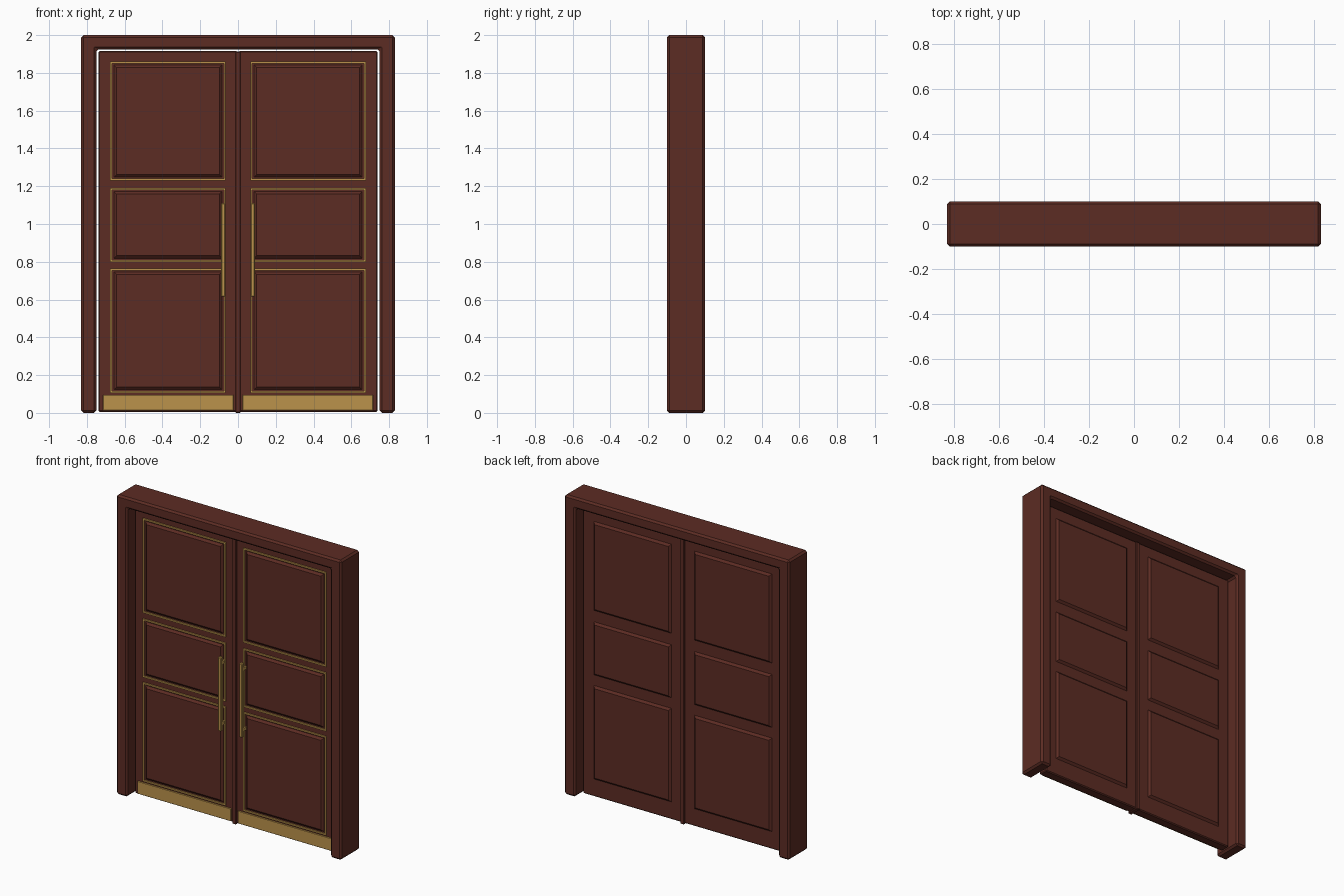
import bpy
import bmesh

cube = bpy.data.objects.get("Cube")
if cube:
    bpy.data.objects.remove(cube, do_unlink=True)


def material(name, color):
    m = bpy.data.materials.new(name)
    m.use_nodes = True
    m.diffuse_color = color
    m.node_tree.nodes["Principled BSDF"].inputs["Base Color"].default_value = color
    return m


WOOD = material("dark red wood", (0.107, 0.025, 0.017, 1))
BRASS = material("brass", (0.50, 0.29, 0.07, 1))


def finish(name, bm, mat, bevel=0):
    bmesh.ops.recalc_face_normals(bm, faces=bm.faces)
    mesh = bpy.data.meshes.new(name)
    bm.to_mesh(mesh)
    bm.free()
    mesh.materials.append(mat)
    ob = bpy.data.objects.new(name, mesh)
    bpy.context.collection.objects.link(ob)
    if bevel:
        mod = ob.modifiers.new("Bevel", "BEVEL")
        mod.width = bevel
        mod.segments = 1
        mod.limit_method = "ANGLE"
    return ob


def prism(name, outline, y0, y1, mat, bevel=0):
    """Extrude an outline in the x-z plane from y0 to y1."""
    bm = bmesh.new()
    face = bm.faces.new([bm.verts.new((x, y0, z)) for x, z in outline])
    out = bmesh.ops.extrude_face_region(bm, geom=[face])
    verts = [v for v in out["geom"] if isinstance(v, bmesh.types.BMVert)]
    bmesh.ops.translate(bm, verts=verts, vec=(0, y1 - y0, 0))
    return finish(name, bm, mat, bevel)


def rect(x0, x1, z0, z1):
    return [(x0, z0), (x1, z0), (x1, z1), (x0, z1)]


def box(name, x, y, z, mat, bevel=0):
    return prism(name, rect(*x, *z), *y, mat, bevel)


def raised_panel(name, x, z, y_base, y_top, slope):
    """Panel whose sides slope in towards its flat face."""
    bm = bmesh.new()
    base = [bm.verts.new((a, y_base, b)) for a, b in rect(*x, *z)]
    top = [bm.verts.new((a, y_top, b)) for a, b in
           rect(x[0] + slope, x[1] - slope, z[0] + slope, z[1] - slope)]
    bm.faces.new(base)
    bm.faces.new(top)
    for i in range(4):
        j = (i + 1) % 4
        bm.faces.new((base[i], base[j], top[j], top[i]))
    finish(name, bm, WOOD)


def trim_ring(name, x, z, y0, y1, w):
    """Thin rectangular moulding made of four mitred bars."""
    bm = bmesh.new()
    loops = []
    for y in (y0, y1):
        for d in (0, w):
            loops.append([bm.verts.new((a, y, b)) for a, b in
                          rect(x[0] + d, x[1] - d, z[0] + d, z[1] - d)])
    order = [loops[0], loops[1], loops[3], loops[2]]
    for k in range(4):
        p, q = order[k], order[(k + 1) % 4]
        for i in range(4):
            j = (i + 1) % 4
            bm.faces.new((p[i], p[j], q[j], q[i]))
    finish(name, bm, BRASS)


# Surrounding frame: two jambs and a head in one piece
W, IN, HEAD = 0.83, 0.75, 1.925
prism("door_frame", [(-W, 0), (-IN, 0), (-IN, HEAD), (IN, HEAD),
                     (IN, 0), (W, 0), (W, 2), (-W, 2)],
      -0.1, 0.1, WOOD, 0.012)

# Strip covering the meeting edges of the leaves
box("meeting_strip", (-0.014, 0.014), (-0.042, 0.042), (0, 1.912), WOOD, 0.004)

FACE = 0.032
ROWS = {"lower": (0.105, 0.765), "middle": (0.8, 1.19), "upper": (1.23, 1.86)}


def span(side, a, b):
    return tuple(sorted((side * a, side * b)))


for label, side in (("left", 1), ("right", -1)):
    # Door leaf
    box(label + "_door_leaf", span(side, 0.003, 0.739), (-FACE, FACE),
        (0.006, 1.916), WOOD, 0.006)

    # Raised panels on both faces, brass moulding on the front
    for row, (z0, z1) in ROWS.items():
        name = f"{label}_{row}"
        px, pz = span(side, 0.085, 0.657), (z0 + 0.018, z1 - 0.018)
        raised_panel(name + "_front_panel", px, pz, -FACE, -FACE - 0.013, 0.014)
        raised_panel(name + "_back_panel", px, pz, FACE, FACE + 0.013, 0.014)
        trim_ring(name + "_trim", span(side, 0.065, 0.677), (z0, z1),
                  -FACE + 0.001, -FACE - 0.009, 0.01)

    # Kick plate
    box(label + "_kick_plate", span(side, 0.025, 0.715),
        (-FACE - 0.008, -FACE + 0.001), (0.012, 0.096), BRASS, 0.002)

    # Pull handle with two standoffs
    box(label + "_handle_bar", span(side, 0.066, 0.09),
        (-0.085, -0.061), (0.615, 1.11), BRASS, 0.005)
    for end, z in (("lower", 0.66), ("upper", 1.065)):
        box(f"{label}_{end}_handle_post", span(side, 0.07, 0.086),
            (-0.066, -FACE + 0.001), (z - 0.01, z + 0.01), BRASS)
